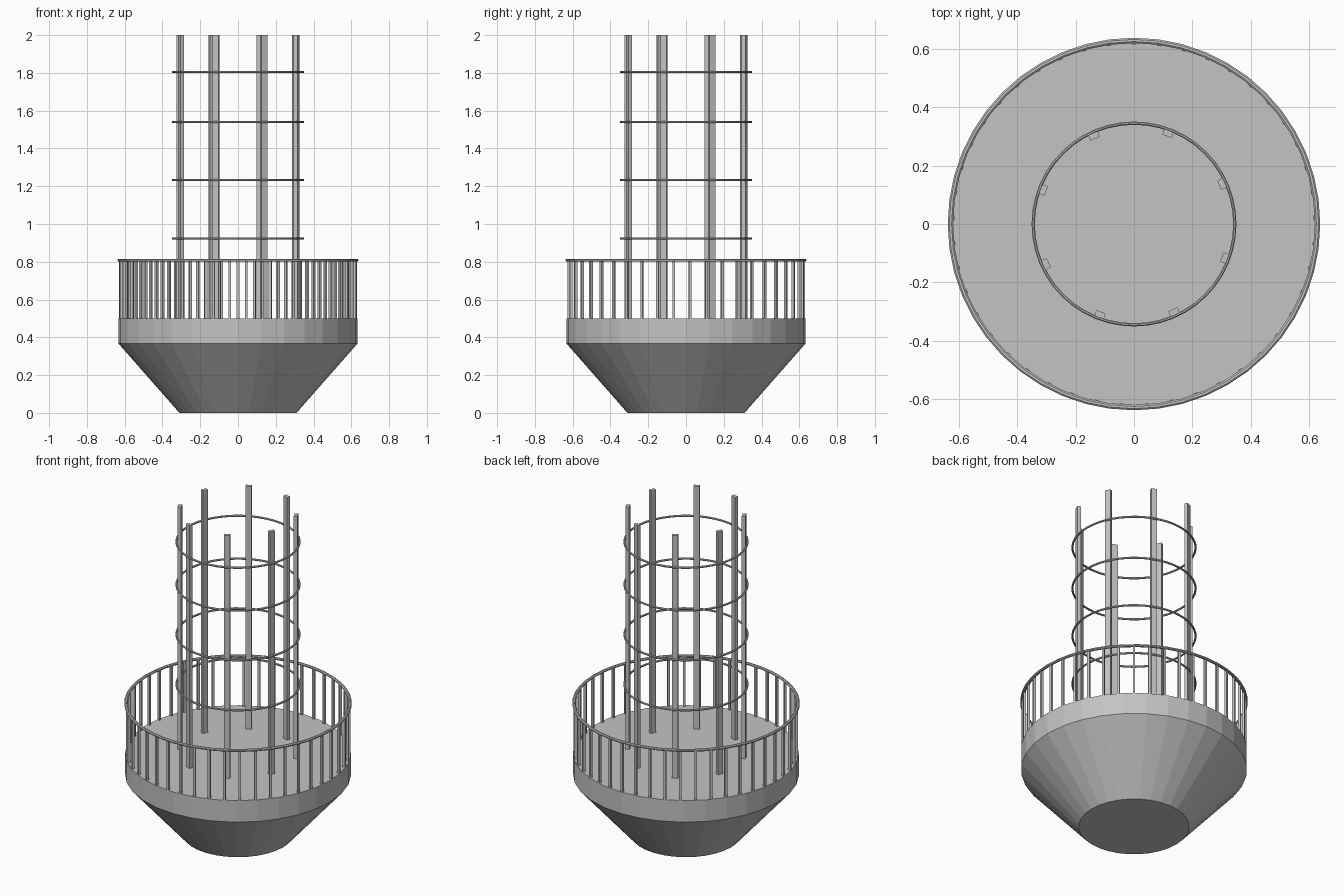
import bpy, bmesh, math
from mathutils import Matrix

if "Cube" in bpy.data.objects:
    bpy.data.objects.remove(bpy.data.objects["Cube"])

grey = bpy.data.materials.new("plain grey")
grey.diffuse_color = (0.55, 0.55, 0.55, 1)
grey.use_nodes = True
grey.node_tree.nodes["Principled BSDF"].inputs["Base Color"].default_value = grey.diffuse_color


def finish(name, bm):
    bmesh.ops.recalc_face_normals(bm, faces=bm.faces)
    mesh = bpy.data.meshes.new(name)
    bm.to_mesh(mesh)
    bm.free()
    mesh.materials.append(grey)
    ob = bpy.data.objects.new(name, mesh)
    bpy.context.collection.objects.link(ob)
    return ob


def circle(bm, r, z, n):
    return [bm.verts.new((r * math.cos(2 * math.pi * i / n),
                          r * math.sin(2 * math.pi * i / n), z)) for i in range(n)]


def bridge(bm, a, b):
    n = len(a)
    for i in range(n):
        j = (i + 1) % n
        bm.faces.new((a[i], a[j], b[j], b[i]))


def hoop(name, r, z, half_w, half_h, n=48, sides=8):
    # ring with a rounded cross-section
    bm = bmesh.new()
    loops = []
    for k in range(sides):
        t = 2 * math.pi * (k + 0.5) / sides
        loops.append(circle(bm, r + half_w * math.cos(t), z + half_h * math.sin(t), n))
    for k in range(sides):
        bridge(bm, loops[k], loops[(k + 1) % sides])
    return finish(name, bm)


def bars(name, count, start, r, depth, width, z0, z1):
    # upright bars spaced evenly around a circle
    bm = bmesh.new()
    for i in range(count):
        m = (Matrix.Rotation(start + 2 * math.pi * i / count, 4, 'Z')
             @ Matrix.Translation((r, 0, (z0 + z1) / 2))
             @ Matrix.Diagonal((depth, width, z1 - z0, 1)))
        bmesh.ops.create_cube(bm, size=1, matrix=m)
    return finish(name, bm)


# Platform: tapered bowl with a straight rim and a flat deck
bm = bmesh.new()
loops = [circle(bm, r, z, 32) for r, z in ((0.31, 0), (0.633, 0.367), (0.633, 0.5))]
bridge(bm, loops[0], loops[1])
bridge(bm, loops[1], loops[2])
bm.faces.new(loops[0])
bm.faces.new(loops[2])
finish("platform", bm)

# Railing
bars("railing_balusters", 45, math.pi / 2, 0.622, 0.014, 0.014, 0.495, 0.808)
hoop("railing_top", 0.628, 0.808, 0.010, 0.008)

# Tall poles and the hoops around them
bars("tall_poles", 8, math.radians(24.4), 0.331, 0.021, 0.034, 0.5, 2.0)
for i, z in enumerate((0.924, 1.233, 1.54, 1.805)):
    hoop("pole_hoop_%d" % (i + 1), 0.345, z, 0.006, 0.006)
